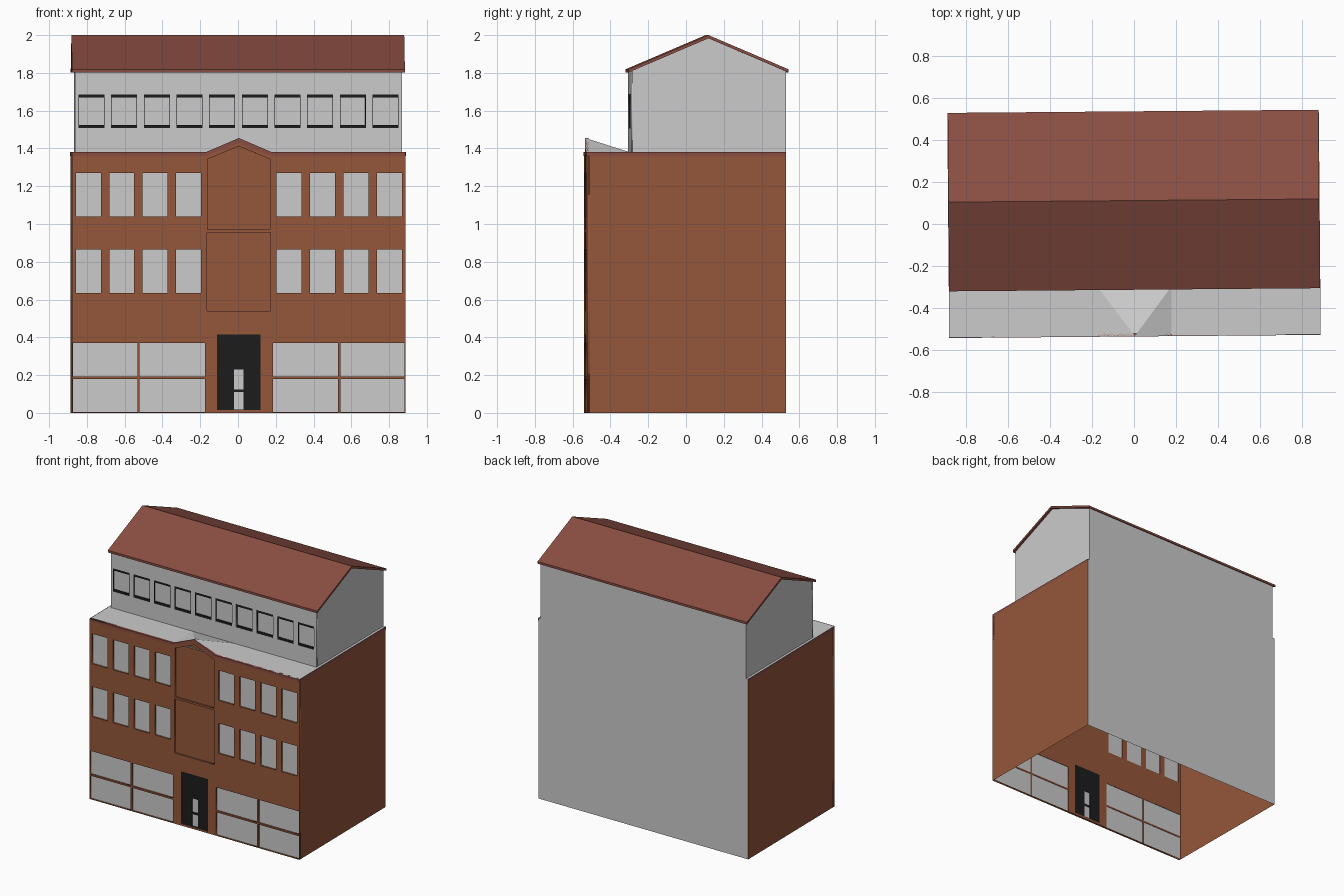
import bpy
from mathutils import Matrix

if "Cube" in bpy.data.objects:
    bpy.data.objects.remove(bpy.data.objects["Cube"])

A, YF, YB, H = 0.883, -0.5325, 0.5225, 1.38   # main block half width, front, back, height
B, UF = 0.865, -0.299                         # upper storey half width and front
RIDGE_Y = 0.1115


def material(name, r, g, b):
    m = bpy.data.materials.new(name)
    m.diffuse_color = (r, g, b, 1)
    m.use_nodes = True
    m.node_tree.nodes["Principled BSDF"].inputs["Base Color"].default_value = m.diffuse_color
    return m


BRICK = material("brick", 0.30, 0.094, 0.042)
TILE = material("roof_tile", 0.25, 0.075, 0.055)
BLACK = material("black", 0.012, 0.012, 0.012)


def add(name, verts, faces, mat=None):
    me = bpy.data.meshes.new(name)
    me.from_pydata(verts, [], faces)
    me.update()
    ob = bpy.data.objects.new(name, me)
    bpy.context.collection.objects.link(ob)
    if mat:
        me.materials.append(mat)
    return ob


def quads(name, polys, mat=None):
    """Separate flat polygons in one object."""
    verts, faces = [], []
    for p in polys:
        faces.append(range(len(verts), len(verts) + len(p)))
        verts += p
    return add(name, verts, [tuple(f) for f in faces], mat)


def rect(x0, x1, z0, z1):
    return [(x0, z0), (x1, z0), (x1, z1), (x0, z1)]


def inset(r, dx, dz):
    return rect(r[0][0] + dx, r[2][0] - dx, r[0][1] + dz, r[2][1] - dz)


def plate(name, loops, y, depth, mat=None):
    """Upright plate in the xz plane; inner loops become holes."""
    cu = bpy.data.curves.new(name, 'CURVE')
    cu.dimensions, cu.fill_mode, cu.extrude = '2D', 'BOTH', depth / 2
    for loop in loops:
        s = cu.splines.new('POLY')
        s.points.add(len(loop) - 1)
        for pt, (x, z) in zip(s.points, loop):
            pt.co = (x, z, 0, 1)
        s.use_cyclic_u = True
    tmp = bpy.data.objects.new("tmp", cu)
    bpy.context.collection.objects.link(tmp)
    dg = bpy.context.evaluated_depsgraph_get()
    me = bpy.data.meshes.new_from_object(tmp.evaluated_get(dg))
    bpy.data.objects.remove(tmp)
    me.transform(Matrix.Translation((0, y + depth / 2, 0)) @ Matrix.Rotation(1.5707963, 4, 'X'))
    me.materials.clear()
    if mat:
        me.materials.append(mat)
    me.name = name
    ob = bpy.data.objects.new(name, me)
    bpy.context.collection.objects.link(ob)
    return ob


def panes(name, loops, y, mat=None):
    quads(name, [[(x, y, z) for x, z in l] for l in loops], mat)


# Openings in the front wall
windows, shop = [], []
for s in (-1, 1):
    for i in range(4):
        c = s * (0.2665 + 0.1768 * i)
        for z0, z1 in ((0.635, 0.865), (1.04, 1.27)):
            windows.append(rect(c - 0.066, c + 0.066, z0, z1))
    for a, b in ((0.18, 0.525), (0.537, 0.878)):
        for z0, z1 in ((0.004, 0.18), (0.192, 0.37)):
            shop.append(rect(min(s * a, s * b), max(s * a, s * b), z0, z1))
door = rect(-0.115, 0.115, 0.015, 0.415)
bay = [rect(-0.168, 0.168, 0.54, 0.955),
       [(-0.165, 0.97), (0.165, 0.97), (0.165, 1.343), (0, 1.412), (-0.165, 1.343)]]

# Front wall with gable, glass and recessed bay panels
wall = [(-A, 0), (A, 0), (A, 1.36), (0.175, 1.36), (0, 1.428), (-0.175, 1.36), (-A, 1.36)]
plate("front_wall", [wall, door] + windows + shop + bay, YF, 0.015, BRICK)
panes("window_glass", windows, YF + 0.012)
panes("shop_glass", shop, YF + 0.012)
panes("bay_panels", bay, YF + 0.012, BRICK)

# Door with two small lights
lights = [rect(-0.025, 0.025, 0.018, 0.11), rect(-0.025, 0.025, 0.125, 0.23)]
plate("door", [door] + lights, YF + 0.005, 0.01, BLACK)
panes("door_glass", lights, YF + 0.012)

# Side walls, back wall and flat roof deck
quads("side_walls", [[(x, YF, 0), (x, YB, 0), (x, YB, H), (x, YF, H)][::s]
                     for x, s in ((A, 1), (-A, -1))], BRICK)
quads("back_wall", [[(A, YB, 0), (-A, YB, 0), (-A, YB, H), (A, YB, H)]])
quads("roof_deck", [[(-A, YF, H), (A, YF, H), (A, YB, H), (-A, YB, H)]])

# Sloping roof behind the front gable
T = 0.175
add("gable_roof", [(-T, YF, H), (0, YF, 1.455), (T, YF, H), (-T, UF, H), (0, UF, H), (T, UF, H)],
    [(0, 1, 3), (1, 4, 3), (1, 5, 4), (1, 2, 5)])

# Coping along the front and sides
coping = [(-A, 1.36), (-T, 1.36), (0, 1.428), (T, 1.36), (A, 1.36),
          (A, H), (T, H), (0, 1.455), (-T, H), (-A, H)]
plate("front_coping", [coping], YF - 0.002, 0.017, TILE)
quads("side_coping", [[(x, YF, 1.36), (x, YB, 1.36), (x, YB, H), (x, YF, H)][::s]
                      for x, s in ((A + 0.002, 1), (-A - 0.002, -1))], TILE)

# Upper storey: front wall with ten windows, gable ends, back
upper = [rect(-0.778 + 0.1729 * i - 0.069, -0.778 + 0.1729 * i + 0.069, 1.508, 1.685)
         for i in range(10)]
EAVE, PEAK = 1.81, 1.985
plate("upper_front_wall", [rect(-B, B, H, EAVE)] + upper, UF, 0.012)
frame_loops = []
for r in upper:
    frame_loops += [r, inset(r, 0.003, 0.016)]
plate("upper_window_frames", frame_loops, UF + 0.001, 0.010, BLACK)
panes("upper_window_glass", upper, UF + 0.009)
quads("upper_walls",
      [[(x, UF, H), (x, YB, H), (x, YB, EAVE), (x, RIDGE_Y, PEAK), (x, UF, EAVE)][::s]
       for x, s in ((B, 1), (-B, -1))] +
      [[(B, YB, H), (-B, YB, H), (-B, YB, EAVE), (B, YB, EAVE)]])

# Pitched roof: a folded strip extruded along x
E, R = 0.424, 0.881
prof = [(RIDGE_Y - E, 1.802), (RIDGE_Y, 1.983), (RIDGE_Y + E, 1.802),
        (RIDGE_Y + E, 1.819), (RIDGE_Y, 2.0), (RIDGE_Y - E, 1.819)]
n = len(prof)
add("pitched_roof", [(x, y, z) for x in (-R, R) for y, z in prof],
    [(i, i + n, (i + 1) % n + n, (i + 1) % n) for i in range(n)] +
    [(0, 1, 4, 5), (1, 2, 3, 4), (11, 10, 7, 6), (10, 9, 8, 7)], TILE)

# The whole building is turned very slightly
for ob in bpy.context.collection.objects:
    ob.data.transform(Matrix.Rotation(0.0085, 4, 'Z'))
